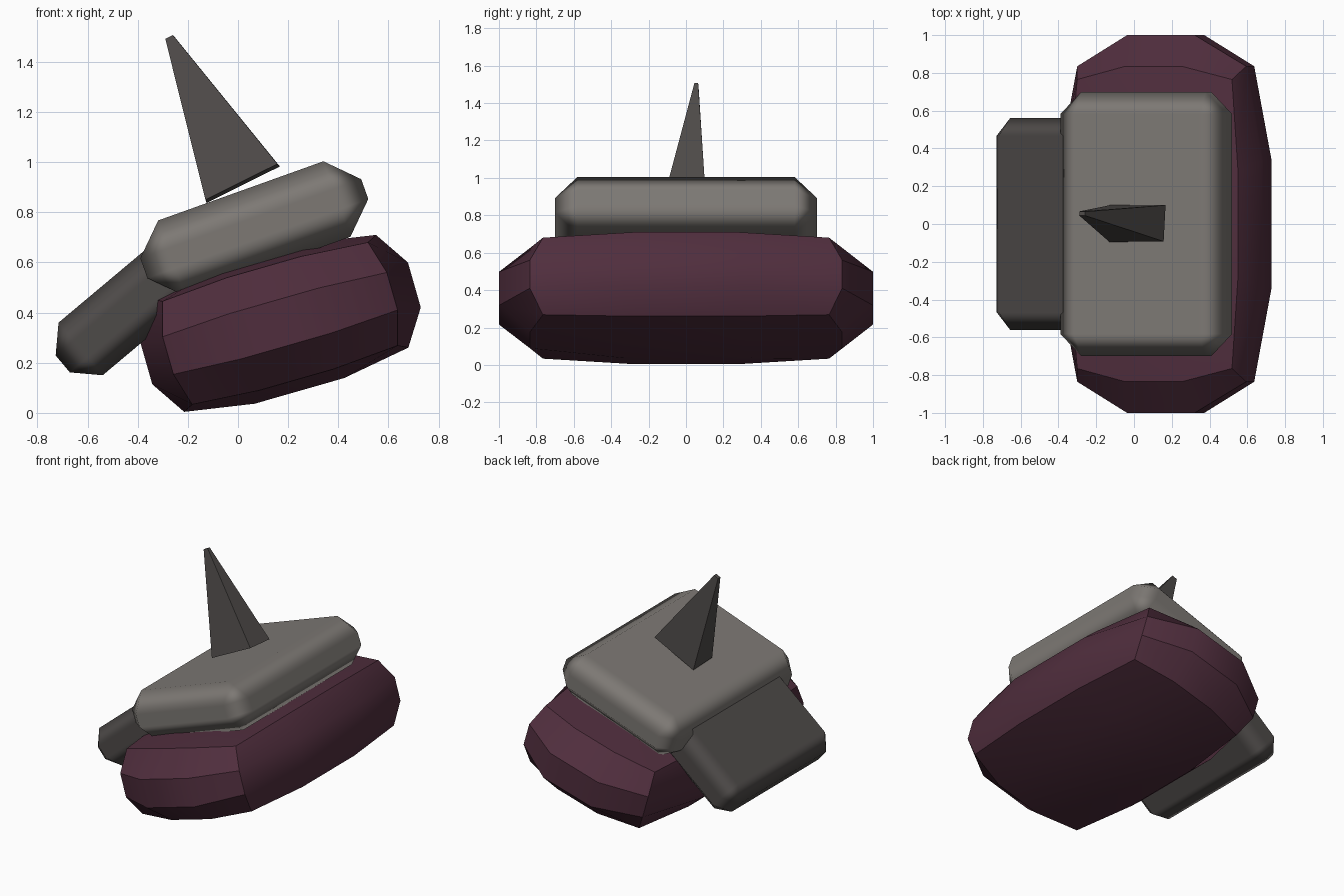
import bpy, bmesh, math, itertools
from mathutils import Vector

if "Cube" in bpy.data.objects:
    bpy.data.objects.remove(bpy.data.objects["Cube"])


def material(name, rgb):
    m = bpy.data.materials.new(name)
    m.diffuse_color = (*rgb, 1)
    m.use_nodes = True
    m.node_tree.nodes["Principled BSDF"].inputs["Base Color"].default_value = m.diffuse_color
    return m


MAROON = material("dark maroon", (0.080, 0.027, 0.047))
GREY = material("warm grey", (0.205, 0.190, 0.175))
CHARCOAL = material("charcoal", (0.076, 0.069, 0.066))


def finish(bm, name, mat):
    bmesh.ops.recalc_face_normals(bm, faces=bm.faces)
    mesh = bpy.data.meshes.new(name)
    bm.to_mesh(mesh)
    bm.free()
    mesh.materials.append(mat)
    obj = bpy.data.objects.new(name, mesh)
    bpy.context.collection.objects.link(obj)
    return obj


def smooth(obj, degrees):
    bpy.ops.object.select_all(action='DESELECT')
    obj.select_set(True)
    bpy.context.view_layer.objects.active = obj
    bpy.ops.object.shade_smooth_by_angle(angle=math.radians(degrees))


# Puffy body: a cube with a 3x3 grid on every side, edges and corners pulled in
def puffy_block(name, mat, half, centre, tilt):
    bm = bmesh.new()
    bmesh.ops.create_cube(bm, size=2)
    bmesh.ops.subdivide_edges(bm, edges=bm.edges[:], cuts=2, use_grid_fill=True)
    pull = {1: 1.0, 2: 0.835, 3: 0.765}
    for v in bm.verts:
        outer = sum(abs(c) > 0.99 for c in v.co)
        v.co = Vector(c * h for c, h in zip(v.co, half)) * pull[outer]
    obj = finish(bm, name, mat)
    obj.location = centre
    obj.rotation_euler.y = -math.radians(tilt)
    smooth(obj, 35)
    return obj


# Tilted box with a single wide chamfer on all edges
def chamfered_box(name, mat, half, centre, tilt, width):
    bm = bmesh.new()
    bmesh.ops.create_cube(bm, size=2)
    bmesh.ops.scale(bm, vec=half, verts=bm.verts)
    obj = finish(bm, name, mat)
    obj.location = centre
    obj.rotation_euler.y = -math.radians(tilt)
    bevel = obj.modifiers.new("chamfer", 'BEVEL')
    bevel.width = width
    bevel.segments = 1
    bevel.harden_normals = True
    smooth(obj, 180)
    return obj


puffy_block("body", MAROON, (0.557, 1.0, 0.28), (0.168, 0, 0.357), 16)
chamfered_box("upper_block", GREY, (0.468, 0.70, 0.16), (0.065, 0, 0.735), 19.7, 0.118)

# Rear block, its inner end buried in the upper block and body
a = math.radians(40)
u, v = -0.055, 0.599
chamfered_box("rear_block", CHARCOAL, (0.355, 0.56, 0.137),
              (u * math.cos(a) - v * math.sin(a), 0, u * math.sin(a) + v * math.cos(a)),
              40, 0.093)

# Leaning four-sided spike with a tiny blunt tip
bm = bmesh.new()
base = [(-0.13, -0.095, 0.85), (0.157, -0.092, 0.993), (0.167, 0.10, 0.983), (-0.125, 0.10, 0.838)]
tip = [(-0.29, 0.045, 1.492), (-0.26, 0.045, 1.507), (-0.258, 0.065, 1.506), (-0.288, 0.067, 1.491)]
b = [bm.verts.new(p) for p in base]
t = [bm.verts.new(p) for p in tip]
bm.faces.new(b)
bm.faces.new(t)
for i in range(4):
    j = (i + 1) % 4
    bm.faces.new((b[i], b[j], t[j], t[i]))
finish(bm, "spike", CHARCOAL)
